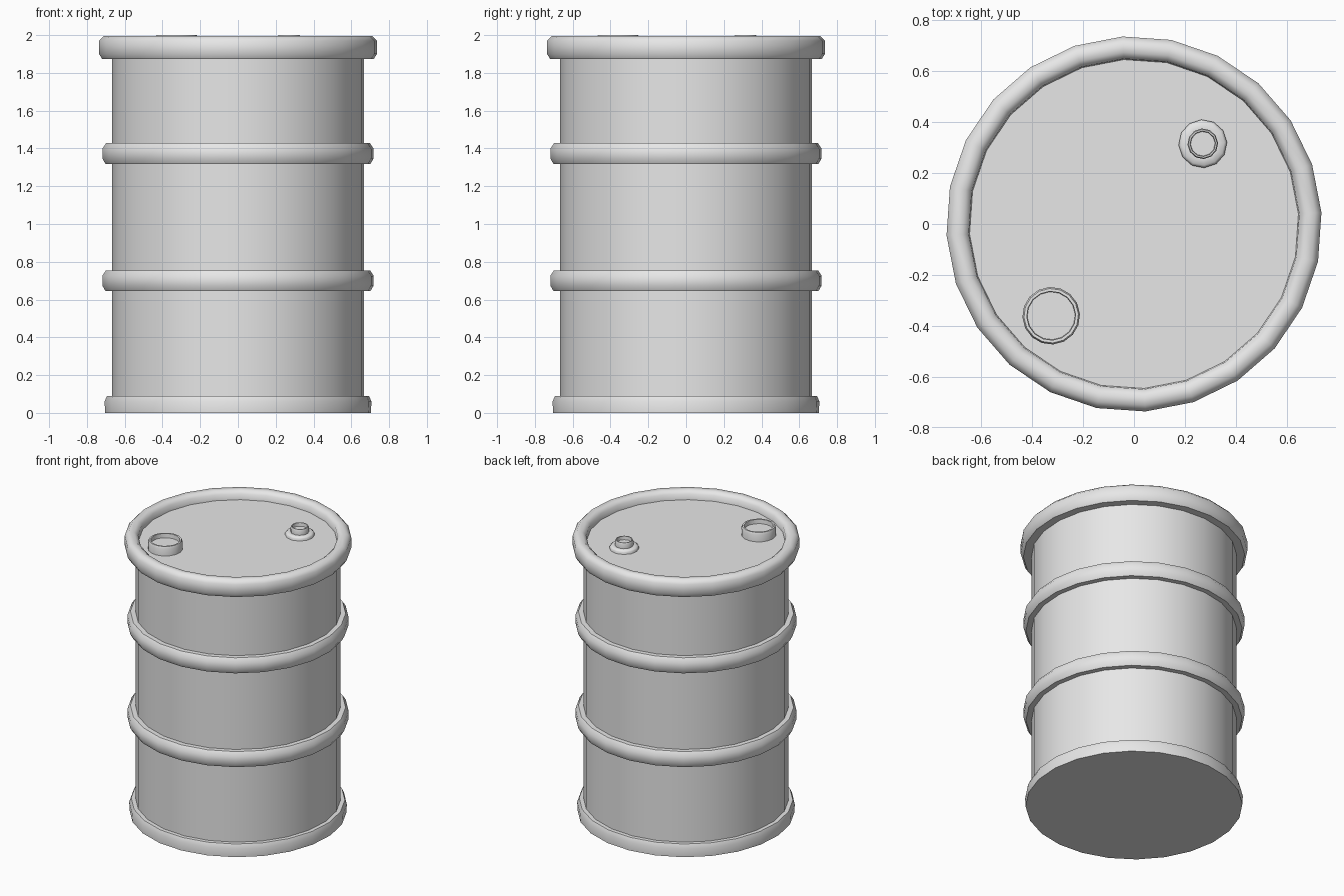
import bpy, bmesh
from math import sin, cos, tau, radians

cube = bpy.data.objects.get("Cube")
if cube:
    bpy.data.objects.remove(cube)

# One painted steel colour
steel = bpy.data.materials.new("grey_steel")
grey = (0.8, 0.8, 0.8, 1)
steel.diffuse_color = grey
steel.use_nodes = True
steel.node_tree.nodes["Principled BSDF"].inputs["Base Color"].default_value = grey


def lathe(name, profile, sides=24, centre=(0, 0), closed=False):
    """Turn a (radius, height) profile; closed joins its ends, otherwise they are capped."""
    bm = bmesh.new()
    rings = []
    for r, z in profile:
        angles = [radians(3.5) + tau * i / sides for i in range(sides)]
        rings.append([bm.verts.new((r * cos(a), r * sin(a), z)) for a in angles])
    pairs = list(zip(rings, rings[1:]))
    if closed:
        pairs.append((rings[-1], rings[0]))
    else:
        bm.faces.new(rings[0][::-1])
        bm.faces.new(rings[-1])
    for low, high in pairs:
        for i in range(sides):
            j = (i + 1) % sides
            bm.faces.new((low[i], low[j], high[j], high[i]))
    bmesh.ops.recalc_face_normals(bm, faces=bm.faces)
    mesh = bpy.data.meshes.new(name)
    bm.to_mesh(mesh)
    bm.free()
    mesh.materials.append(steel)
    obj = bpy.data.objects.new(name, mesh)
    obj.location = (*centre, 0)
    bpy.context.collection.objects.link(obj)
    bpy.ops.object.select_all(action='DESELECT')
    obj.select_set(True)
    bpy.context.view_layer.objects.active = obj
    bpy.ops.object.shade_smooth_by_angle(angle=radians(50))
    return obj


LID = 1.935

# Drum wall with the flat lid
lathe("drum_body", [(0.667, 0.02), (0.667, LID)])

# Base ring with the flat underside
lathe("base_ring", [(0.705, 0), (0.708, 0.06), (0.695, 0.09), (0.65, 0.09)])

# Two rolled hoops around the wall
for name, bottom in (("lower_hoop", 0.645), ("upper_hoop", 1.318)):
    lathe(name, [(0.65, bottom), (0.703, bottom), (0.72, bottom + 0.03),
                 (0.72, bottom + 0.08), (0.70, bottom + 0.11), (0.65, bottom + 0.11)],
          closed=True)

# Rolled top rim standing above the lid
lathe("top_rim", [(0.65, 1.873), (0.72, 1.873), (0.737, 1.90), (0.737, 1.97),
                  (0.712, 1.996), (0.675, 1.996), (0.65, 1.975), (0.645, 1.92)],
      closed=True)

# Large filler cap with a recessed top
lathe("large_cap", [(0.113, LID - 0.01), (0.113, 1.985), (0.107, 2), (0.096, 2), (0.094, 1.97)],
      sides=16, centre=(-0.325, -0.36))

# Small vent cap: flange, neck and recessed top
lathe("small_cap", [(0.095, LID - 0.01), (0.095, 1.95), (0.085, 1.96), (0.06, 1.96),
                    (0.06, 1.99), (0.056, 2), (0.05, 2), (0.048, 1.975)],
      sides=12, centre=(0.27, 0.315))
